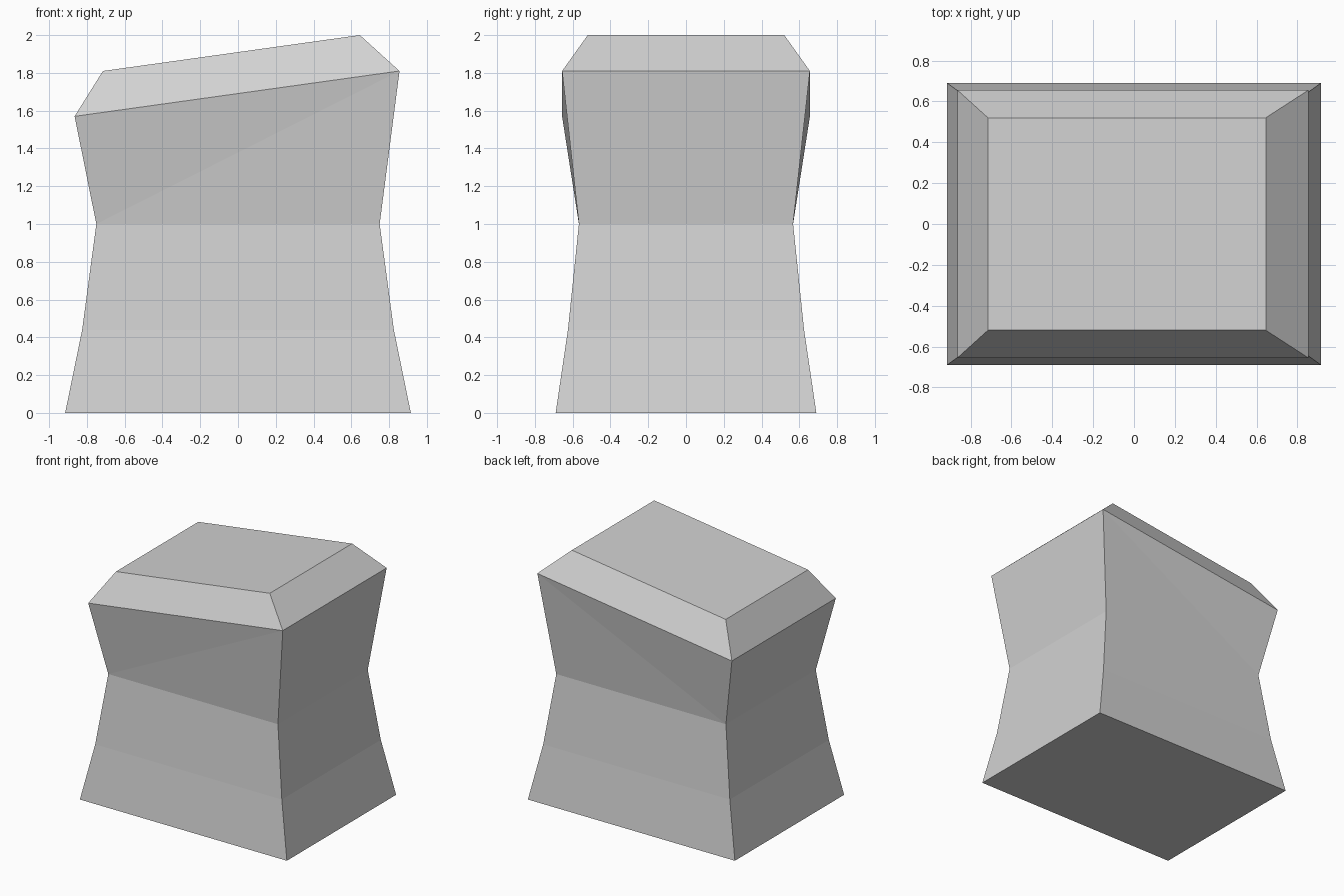
import bpy
import bmesh

# Remove the default cube
cube = bpy.data.objects.get("Cube")
if cube:
    bpy.data.objects.remove(cube, do_unlink=True)


def make_material(name, color):
    mat = bpy.data.materials.new(name)
    mat.use_nodes = True
    mat.diffuse_color = color
    mat.node_tree.nodes["Principled BSDF"].inputs["Base Color"].default_value = color
    return mat


# Cross-sections, bottom to top: left x, right x, half depth, left z, right z
SECTIONS = [
    (-0.915, 0.915, 0.69, 0.0, 0.0),      # foot
    (-0.825, 0.825, 0.625, 0.44, 0.44),   # lower body
    (-0.75, 0.75, 0.567, 1.0, 1.0),       # waist
    (-0.865, 0.855, 0.656, 1.57, 1.81),   # slanted rim
    (-0.715, 0.645, 0.52, 1.81, 2.0),     # slanted top
]
WAIST = 2

bm = bmesh.new()
rings = []
for xl, xr, y, zl, zr in SECTIONS:
    corners = [(xl, -y, zl), (xr, -y, zr), (xr, y, zr), (xl, y, zl)]
    rings.append([bm.verts.new(c) for c in corners])

# Walls between neighbouring sections
for level, (low, high) in enumerate(zip(rings, rings[1:])):
    for i in range(4):
        j = (i + 1) % 4
        a, b, c, d = low[i], low[j], high[j], high[i]
        if level == WAIST and i == 0:      # bent front panel
            bm.faces.new((a, b, c))
            bm.faces.new((a, c, d))
        elif level == WAIST and i == 2:    # bent back panel
            bm.faces.new((a, b, d))
            bm.faces.new((b, c, d))
        else:
            bm.faces.new((a, b, c, d))

# Closed base and top
bm.faces.new(reversed(rings[0]))
bm.faces.new(rings[-1])
bmesh.ops.recalc_face_normals(bm, faces=bm.faces)

mesh = bpy.data.meshes.new("waisted_block")
bm.to_mesh(mesh)
bm.free()
mesh.materials.append(make_material("light grey", (0.64, 0.64, 0.64, 1.0)))
block = bpy.data.objects.new("waisted_block", mesh)
bpy.context.collection.objects.link(block)
